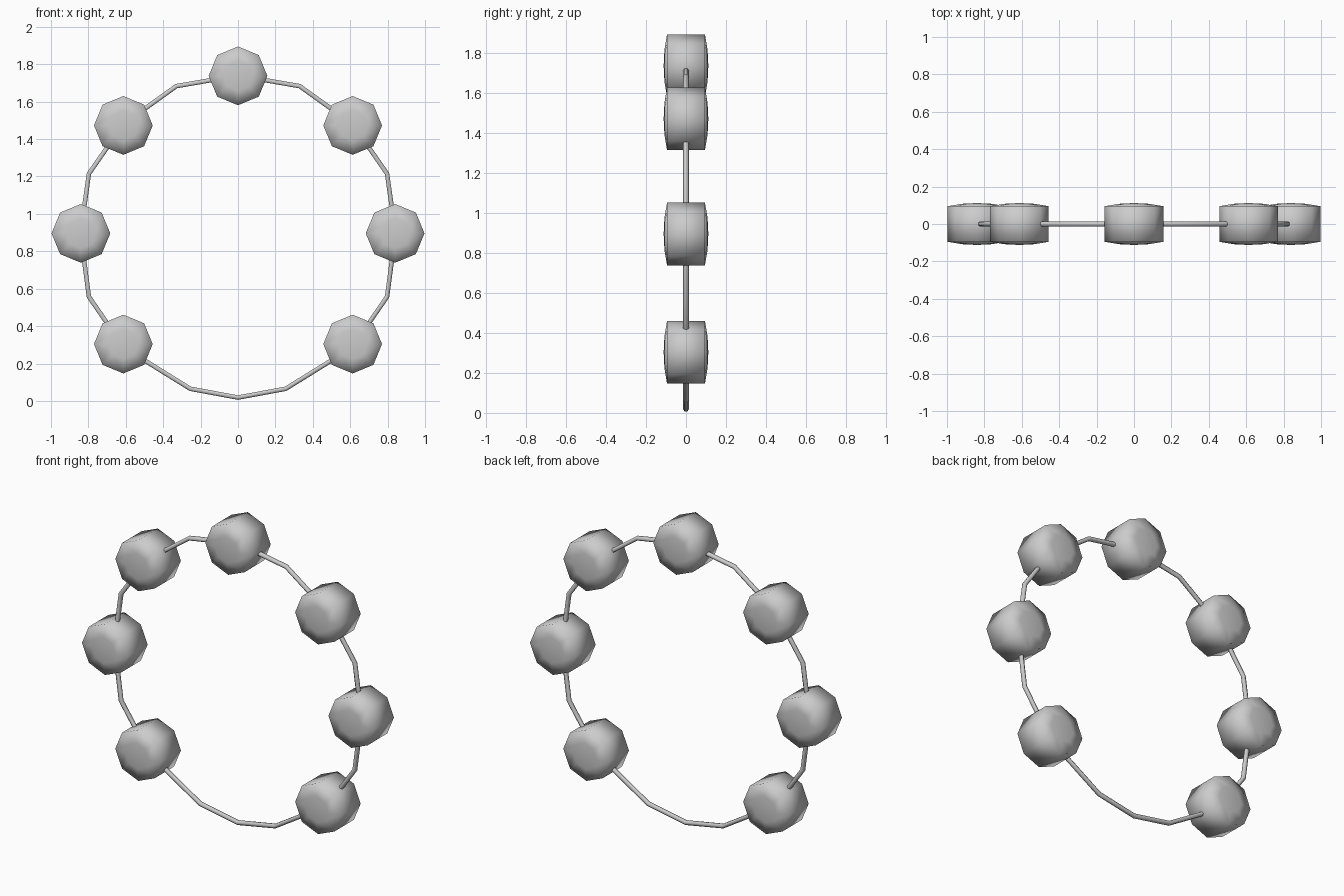
import bpy, bmesh, math

if "Cube" in bpy.data.objects:
    bpy.data.objects.remove(bpy.data.objects["Cube"])


def bead(name, x, z):
    # eight-sided bead facing front, with shallow domed caps
    rings = [(0.08, -0.108), (0.157, -0.095), (0.157, 0.095), (0.08, 0.108)]
    bm = bmesh.new()
    loops = []
    for r, y in rings:
        loops.append([bm.verts.new((r * math.cos(i * math.pi / 4), y,
                                    r * math.sin(i * math.pi / 4))) for i in range(8)])
    for a, b in zip(loops, loops[1:]):
        for i in range(8):
            j = (i + 1) % 8
            bm.faces.new((a[i], a[j], b[j], b[i]))
    for loop, y in ((loops[0], -0.112), (loops[-1], 0.112)):
        tip = bm.verts.new((0, y, 0))
        for i in range(8):
            bm.faces.new((loop[i], loop[(i + 1) % 8], tip))
    bmesh.ops.recalc_face_normals(bm, faces=bm.faces)
    for f in bm.faces:
        f.smooth = True
    me = bpy.data.meshes.new(name)
    bm.to_mesh(me)
    bm.free()
    ob = bpy.data.objects.new(name, me)
    ob.location = (x, 0, z)
    bpy.context.collection.objects.link(ob)


# beads: one on top, three mirrored pairs
bead("bead_top", 0, 1.738)
for label, x, z in (("upper", 0.613, 1.473), ("middle", 0.84, 0.896), ("lower", 0.613, 0.304)):
    bead("bead_" + label + "_right", x, z)
    bead("bead_" + label + "_left", -x, z)

# wire loop through the beads
half = [(0.255, 0.065), (0.61, 0.285), (0.797, 0.557), (0.842, 0.896),
        (0.797, 1.215), (0.613, 1.48), (0.33, 1.683)]
path = [(0, 0.018)] + half + [(0, 1.74)] + [(-x, z) for x, z in reversed(half)]
cu = bpy.data.curves.new("wire_loop", 'CURVE')
cu.dimensions = '3D'
cu.bevel_depth = 0.014
cu.bevel_resolution = 1
sp = cu.splines.new('POLY')
sp.points.add(len(path) - 1)
for p, (x, z) in zip(sp.points, path):
    p.co = (x, 0, z, 1)
sp.use_cyclic_u = True
sp.use_smooth = True
bpy.context.collection.objects.link(bpy.data.objects.new("wire_loop", cu))
